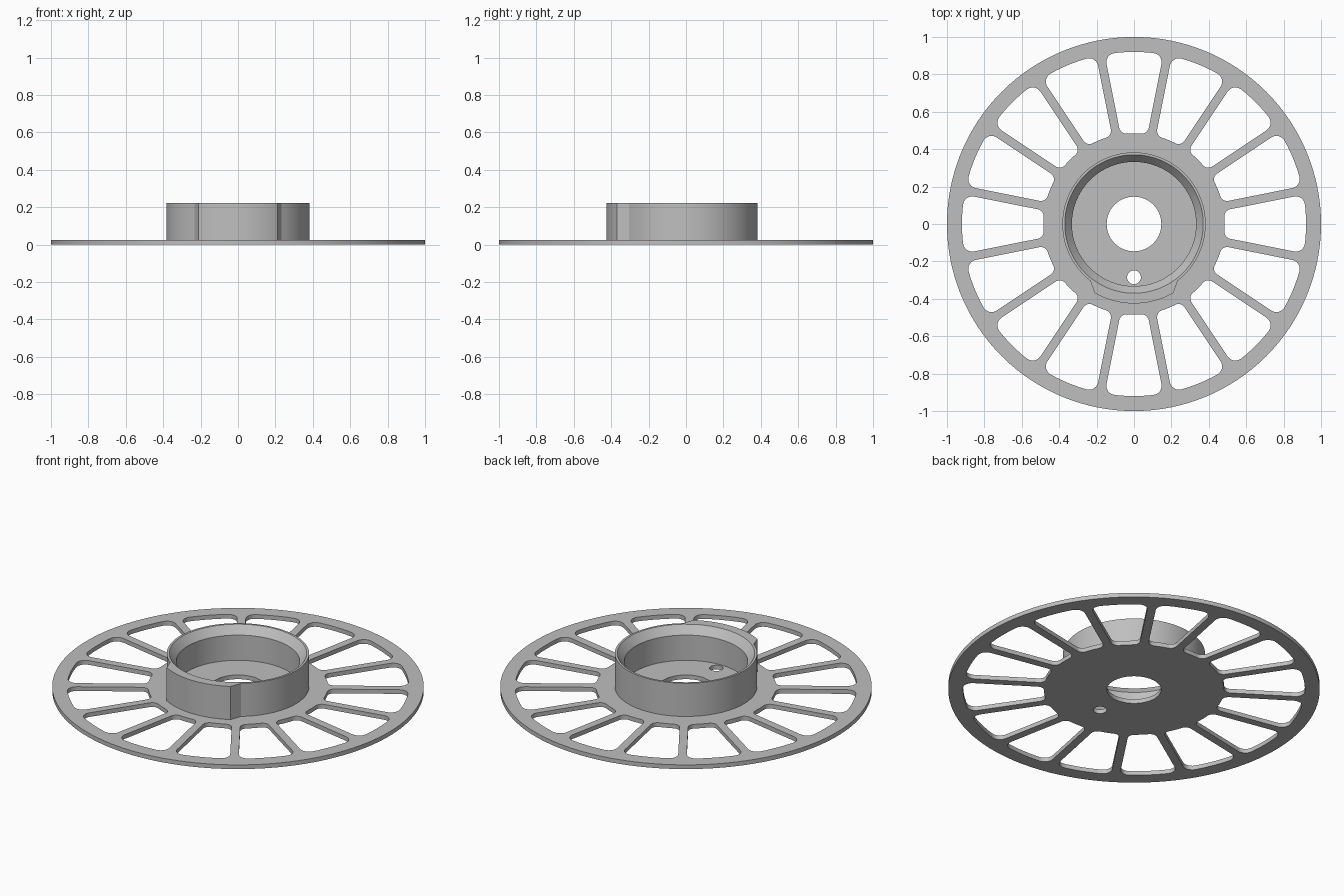
import bpy, bmesh, math
from math import sin, cos, asin, pi, radians

cube = bpy.data.objects.get("Cube")
if cube:
    bpy.data.objects.remove(cube, do_unlink=True)

grey = bpy.data.materials.new("plain_grey")
grey.use_nodes = True
grey.diffuse_color = (0.52, 0.52, 0.52, 1)
grey.node_tree.nodes["Principled BSDF"].inputs["Base Color"].default_value = (0.52, 0.52, 0.52, 1)

THICK = 0.025
SPOKES = 16


def arc(cx, cy, r, start, end, steps):
    return [(cx + r * cos(start + (end - start) * i / steps),
             cy + r * sin(start + (end - start) * i / steps)) for i in range(steps + 1)]


def circle(cx, cy, r, steps):
    return arc(cx, cy, r, 0, 2 * pi, steps)[:-1]


def window(turn, r_in=0.485, r_out=0.92, half_spoke=0.023, f_in=0.038, f_out=0.05):
    """Rounded opening between two parallel-sided spokes."""
    a = pi / SPOKES
    ri, ro = r_in + f_in, r_out - f_out
    ti = a - asin((half_spoke + f_in) / ri)
    to = a - asin((half_spoke + f_out) / ro)
    side = arc(ri * cos(ti), ri * sin(ti), f_in, ti + pi, a + pi / 2, 6)
    side += arc(ro * cos(to), ro * sin(to), f_out, a + pi / 2, to, 6)
    rim = arc(0, 0, r_out, to, -to, 6)[1:-1]
    mirror = [(x, -y) for x, y in reversed(side)]
    floor = arc(0, 0, r_in, -ti, ti, 4)[1:-1]
    pts = side + rim + mirror + floor
    return [(x * cos(turn) - y * sin(turn), x * sin(turn) + y * cos(turn)) for x, y in pts]


def finish(obj):
    bpy.ops.object.select_all(action="DESELECT")
    obj.select_set(True)
    bpy.context.view_layer.objects.active = obj
    if obj.type == "CURVE":
        bpy.ops.object.convert(target="MESH")
        obj = bpy.context.object
    bm = bmesh.new()
    bm.from_mesh(obj.data)
    bmesh.ops.remove_doubles(bm, verts=bm.verts, dist=0.0001)
    bmesh.ops.recalc_face_normals(bm, faces=bm.faces)
    bm.to_mesh(obj.data)
    bm.free()
    obj.data.materials.clear()
    obj.data.materials.append(grey)
    bpy.ops.object.shade_smooth_by_angle(angle=radians(25))


# Spoked disc: outline, centre bore, small pin hole and the windows
outlines = [circle(0, 0, 1, 128), circle(0, 0, 0.146, 64), circle(0, -0.285, 0.037, 32)]
outlines += [window(2 * pi * k / SPOKES) for k in range(SPOKES)]
curve = bpy.data.curves.new("spoked_disc", "CURVE")
curve.dimensions = "2D"
curve.fill_mode = "BOTH"
curve.extrude = THICK / 2
for pts in outlines:
    spline = curve.splines.new("POLY")
    spline.points.add(len(pts) - 1)
    for p, (x, y) in zip(spline.points, pts):
        p.co = (x, y, 0, 1)
    spline.use_cyclic_u = True
disc = bpy.data.objects.new("spoked_disc", curve)
disc.location.z = THICK / 2
bpy.context.collection.objects.link(disc)
finish(disc)

# Hub ring with chamfered mouth and a raised pad on the front
PAD, SHOULDER = radians(29.6), radians(37.6)
TOP = 0.222
angles = [-PAD + 2 * PAD * i / 20 for i in range(21)]
angles += [SHOULDER + (2 * pi - 2 * SHOULDER) * i / 90 for i in range(91)]
bm = bmesh.new()
columns = []
for t in angles:
    outer = 0.425 if abs(t) <= PAD + 0.001 else 0.383
    profile = [(outer, THICK * 0.8), (outer, TOP), (0.37, TOP), (0.332, 0.175), (0.332, THICK * 0.8)]
    columns.append([bm.verts.new((r * sin(t), -r * cos(t), z)) for r, z in profile])
for a, b in zip(columns, columns[1:] + columns[:1]):
    for i in range(len(a)):
        j = (i + 1) % len(a)
        bm.faces.new((a[i], b[i], b[j], a[j]))
mesh = bpy.data.meshes.new("hub_ring")
bm.to_mesh(mesh)
bm.free()
hub = bpy.data.objects.new("hub_ring", mesh)
bpy.context.collection.objects.link(hub)
finish(hub)
